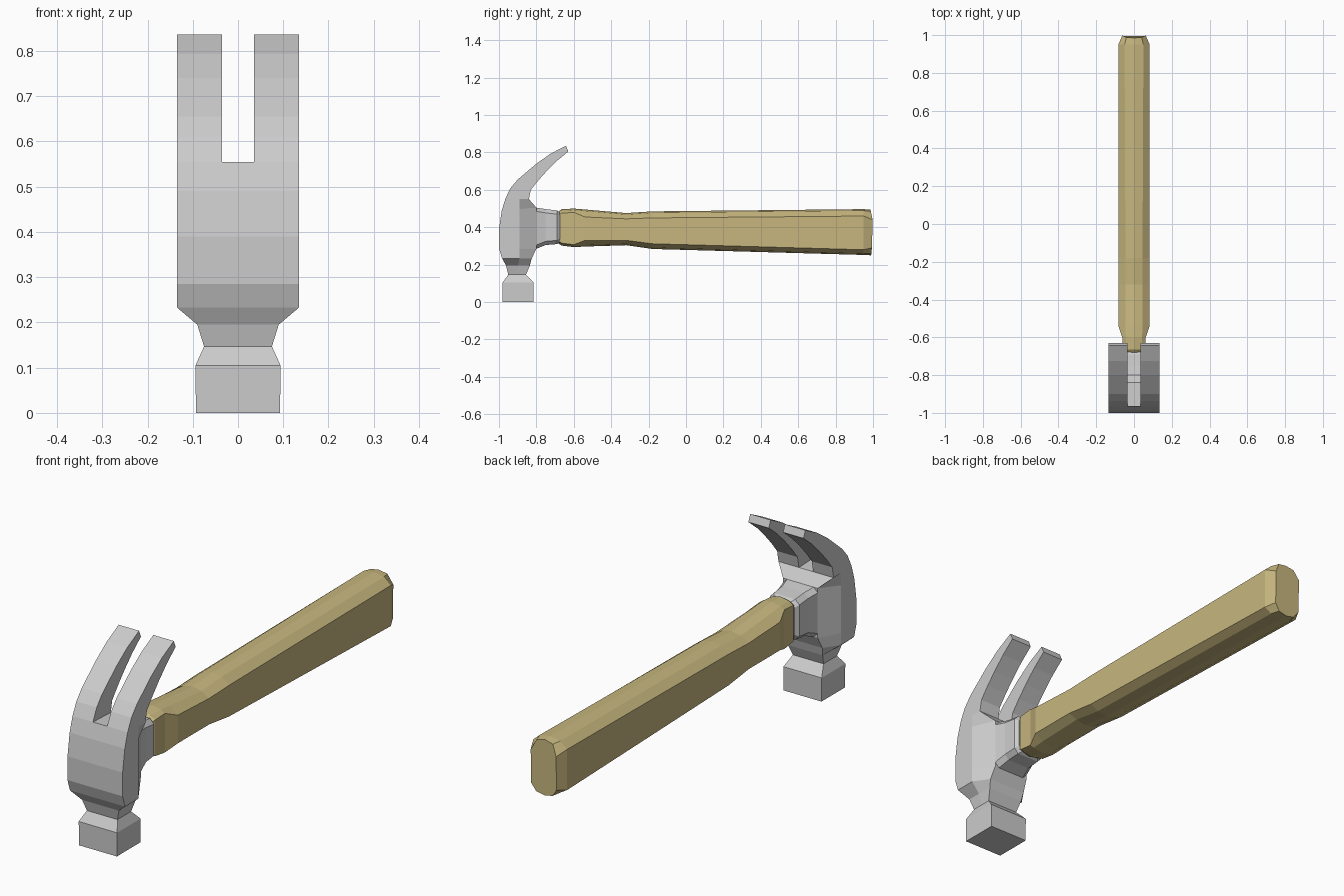
import bpy, bmesh

if "Cube" in bpy.data.objects:
    bpy.data.objects.remove(bpy.data.objects["Cube"])


def loft(name, groups, mat=None):
    """Each group is a list of matching rings, bridged and capped."""
    bm = bmesh.new()
    for rings in groups:
        vs = [[bm.verts.new(p) for p in r] for r in rings]
        n = len(vs[0])
        for a, b in zip(vs, vs[1:]):
            for i in range(n):
                j = (i + 1) % n
                bm.faces.new((a[i], a[j], b[j], b[i]))
        bm.faces.new(vs[0][::-1])
        bm.faces.new(vs[-1])
    bmesh.ops.recalc_face_normals(bm, faces=bm.faces)
    me = bpy.data.meshes.new(name)
    bm.to_mesh(me)
    bm.free()
    ob = bpy.data.objects.new(name, me)
    bpy.context.collection.objects.link(ob)
    if mat:
        me.materials.append(mat)
    return ob


# Head body: rings of front, middle and back edges, stacked upward
def body_ring(yf, ym, yb, zf, zb, a, b):
    zm = zf + (zb - zf) * (ym - yf) / (yb - yf)
    return [(-a, yf, zf), (a, yf, zf), (a, ym, zm),
            (b, yb, zb), (-b, yb, zb), (-a, ym, zm)]


body = [body_ring(*r) for r in (
    (-.98, -.90, -.815, 0, 0, .093, .093),
    (-.98, -.90, -.815, .105, .105, .094, .094),
    (-.95, -.90, -.855, .147, .147, .075, .075),
    (-.962, -.90, -.835, .195, .195, .09, .085),
    (-.983, -.89, -.825, .233, .233, .135, .09),
    (-1.0, -.89, -.80, .285, .285, .135, .085),
    (-1.0, -.89, -.80, .39, .39, .135, .085),
    (-.985, -.89, -.80, .49, .505, .135, .085),
    (-.965, -.89, -.84, .555, .55, .135, .135),
)]

# Claw prongs: outer and inner curve points
claw = [(-.965, .555, -.84, .55), (-.938, .61, -.83, .60),
        (-.90, .655, -.79, .65), (-.80, .74, -.745, .70),
        (-.725, .793, -.69, .755), (-.642, .836, -.629, .805)]
prongs = []
for s in (-1, 1):
    prongs.append([[(s * .035, yo, zo), (s * .135, yo, zo),
                    (s * .135, yi, zi), (s * .035, yi, zi)]
                   for yo, zo, yi, zi in claw])


# Socket that receives the handle
def socket_ring(y, w, z0, z1, c=.02):
    half = [(w, z0 + c), (w, z1 - c), (w - c, z1)]
    pts = [(w - c, z0)] + half
    return [(x, y, z) for x, z in pts] + [(-x, y, z) for x, z in pts[::-1]]


socket = [socket_ring(-.88, .09, .285, .505), socket_ring(-.80, .085, .285, .505),
          socket_ring(-.75, .074, .305, .497), socket_ring(-.69, .072, .31, .49),
          socket_ring(-.675, .06, .32, .48)]
loft("hammer_head", [body, socket] + prongs)

# Wooden handle: ten-sided sections along y
wood = bpy.data.materials.new("wood")
wood.diffuse_color = (.57, .47, .21, 1)
wood.use_nodes = True
wood.node_tree.nodes["Principled BSDF"].inputs["Base Color"].default_value = wood.diffuse_color


def handle_ring(y, w, t, top, up, lo, bot, dy=(0, 0, 0, 0, 0, 0)):
    pts = [(0, top), (t, top - .008), (w, up), (w, lo), (t, bot + .008), (0, bot)]
    right = [(x, y + d, z) for (x, z), d in zip(pts, dy)]
    return right + [(-x, yy, z) for x, yy, z in right[-2:0:-1]]


handle = [handle_ring(*r) for r in (
    (-.685, .05, .035, .482, .465, .33, .315),
    (-.665, .06, .04, .497, .475, .315, .302),
    (-.60, .062, .043, .50, .48, .307, .294),
    (-.54, .083, .045, .495, .455, .33, .297),
    (-.32, .083, .045, .476, .445, .33, .304),
    (-.18, .083, .045, .485, .45, .312, .284),
    (.95, .083, .05, .497, .46, .28, .252),
    (.985, .062, .04, .494, .44, .29, .25, (0, .003, .013, .009, .006, .005)),
)]
# Shift the flared end sections to their full length
loft("handle", [handle], wood)
